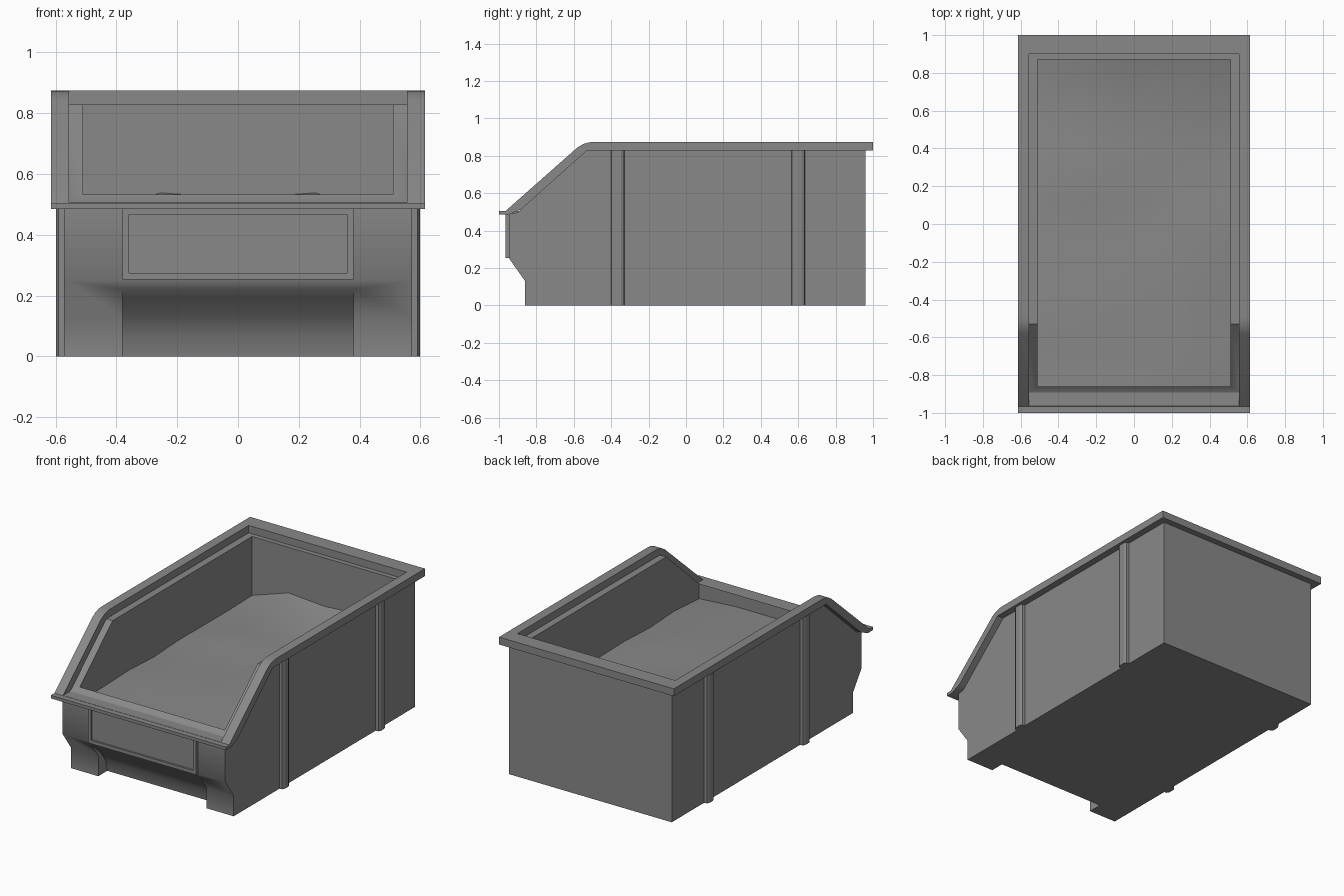
import bpy
import bmesh
import math
import random

cube = bpy.data.objects.get("Cube")
if cube:
    bpy.data.objects.remove(cube)

grey = bpy.data.materials.new("mid_grey")
grey.use_nodes = True
grey.diffuse_color = (0.25, 0.25, 0.25, 1)
grey.node_tree.nodes["Principled BSDF"].inputs["Base Color"].default_value = (0.25, 0.25, 0.25, 1)


def add_object(name, bm):
    mesh = bpy.data.meshes.new(name)
    bmesh.ops.recalc_face_normals(bm, faces=bm.faces)
    bm.to_mesh(mesh)
    bm.free()
    mesh.materials.append(grey)
    obj = bpy.data.objects.new(name, mesh)
    bpy.context.collection.objects.link(obj)
    return obj


def prism(name, points, start, depth):
    """Extrude a closed outline; start places each outline point, depth is the sweep."""
    bm = bmesh.new()
    face = bm.faces.new([bm.verts.new(start(a, b)) for a, b in points])
    swept = bmesh.ops.extrude_face_region(bm, geom=[face])["geom"]
    bmesh.ops.translate(bm, vec=depth, verts=[v for v in swept if isinstance(v, bmesh.types.BMVert)])
    return add_object(name, bm)


def side_prism(name, points, half):
    return prism(name, points, lambda y, z: (-half, y, z), (2 * half, 0, 0))


def activate(obj):
    bpy.ops.object.select_all(action="DESELECT")
    obj.select_set(True)
    bpy.context.view_layer.objects.active = obj


def cut(obj, cutter):
    mod = obj.modifiers.new("cut", "BOOLEAN")
    mod.operation = "DIFFERENCE"
    mod.solver = "EXACT"
    mod.object = cutter
    activate(obj)
    bpy.ops.object.modifier_apply(modifier=mod.name)
    bpy.data.objects.remove(cutter)


def smooth(obj, degrees):
    activate(obj)
    bpy.ops.object.shade_smooth_by_angle(angle=math.radians(degrees))


# Bin body with stepped front feet and a sloping opening
body = side_prism("bin_body", [
    (0.96, 0), (-0.86, 0), (-0.86, 0.13), (-0.945, 0.25), (-0.945, 0.49),
    (-0.9, 0.497), (-0.53, 0.828), (0.96, 0.828)], 0.572)
cut(body, side_prism("cavity_cutter", [
    (-0.86, 0.3), (0.87, 0.3), (0.87, 1.2), (-0.86, 1.2)], 0.51))
cut(body, side_prism("grip_cutter", [
    (-1.1, -0.1), (-0.77, -0.1), (-0.77, 0), (-0.785, 0.07), (-0.83, 0.135),
    (-0.89, 0.19), (-0.946, 0.24), (-1.1, 0.24)], 0.38))
smooth(body, 37)

# Overhanging rim: side rails, back rail and low front lip
rim = side_prism("rim", [
    (-1, 0.485), (-1, 0.505), (-0.965, 0.505), (-0.58, 0.845), (-0.55, 0.863),
    (-0.52, 0.872), (-0.49, 0.875), (1, 0.875), (1, 0.828), (-0.53, 0.828),
    (-0.88, 0.515), (-0.95, 0.485)], 0.615)
cut(rim, side_prism("opening_cutter", [
    (-1.1, 0.506), (-0.87, 0.506), (-0.87, 0.3), (0.9, 0.3), (0.9, 1.1), (-1.1, 1.1)], 0.555))
smooth(rim, 25)
# Lip strip closing the gap between the rails
side_prism("front_lip", [(-1, 0.485), (-0.87, 0.485), (-0.87, 0.505), (-1, 0.505)], 0.556)

# Label holder with a recessed window
bm = bmesh.new()
bmesh.ops.create_cube(bm, size=1)
for v in bm.verts:
    v.co = (v.co.x * 0.76, -0.95 + v.co.y * 0.03, 0.37 + v.co.z * 0.235)
front = min(bm.faces, key=lambda f: f.calc_center_median().y)
bmesh.ops.inset_region(bm, faces=[front], thickness=0.03)
inner = bmesh.ops.extrude_face_region(bm, geom=[front])["geom"]
bmesh.ops.delete(bm, geom=[front], context="FACES")
bmesh.ops.translate(bm, vec=(0, 0.012, 0), verts=[v for v in inner if isinstance(v, bmesh.types.BMVert)])
add_object("label_holder", bm)

# Vertical ribs on both sides
for side, label in ((1, "left"), (-1, "right")):
    for y, place in ((-0.365, "front"), (0.6, "back")):
        prism(f"{label}_{place}_rib", [(0.565, y - 0.036), (0.59, y - 0.034), (0.598, y - 0.018),
                                       (0.598, y + 0.018), (0.59, y + 0.034), (0.565, y + 0.036)],
              lambda a, b, s=side: (s * a, b, 0), (0, 0, 0.83))

# Uneven bulk contents
random.seed(4)
columns, rows = 5, 8
bm = bmesh.new()
bmesh.ops.create_grid(bm, x_segments=columns - 1, y_segments=rows - 1, size=1)
for v in bm.verts:
    edge = abs(v.co.x) > 0.9
    if edge:
        height = 0.445 + random.uniform(-0.01, 0.01)
    elif v.co.y > 0.9:
        height = 0.52 if abs(v.co.x) < 0.1 else 0.538
    elif v.co.y < -0.9:
        height = 0.455
    else:
        height = 0.475 + random.uniform(-0.025, 0.025)
    v.co = (v.co.x * 0.51, 0.005 + v.co.y * 0.865, height)
contents = add_object("bulk_contents", bm)
for polygon in contents.data.polygons:
    polygon.use_smooth = True
